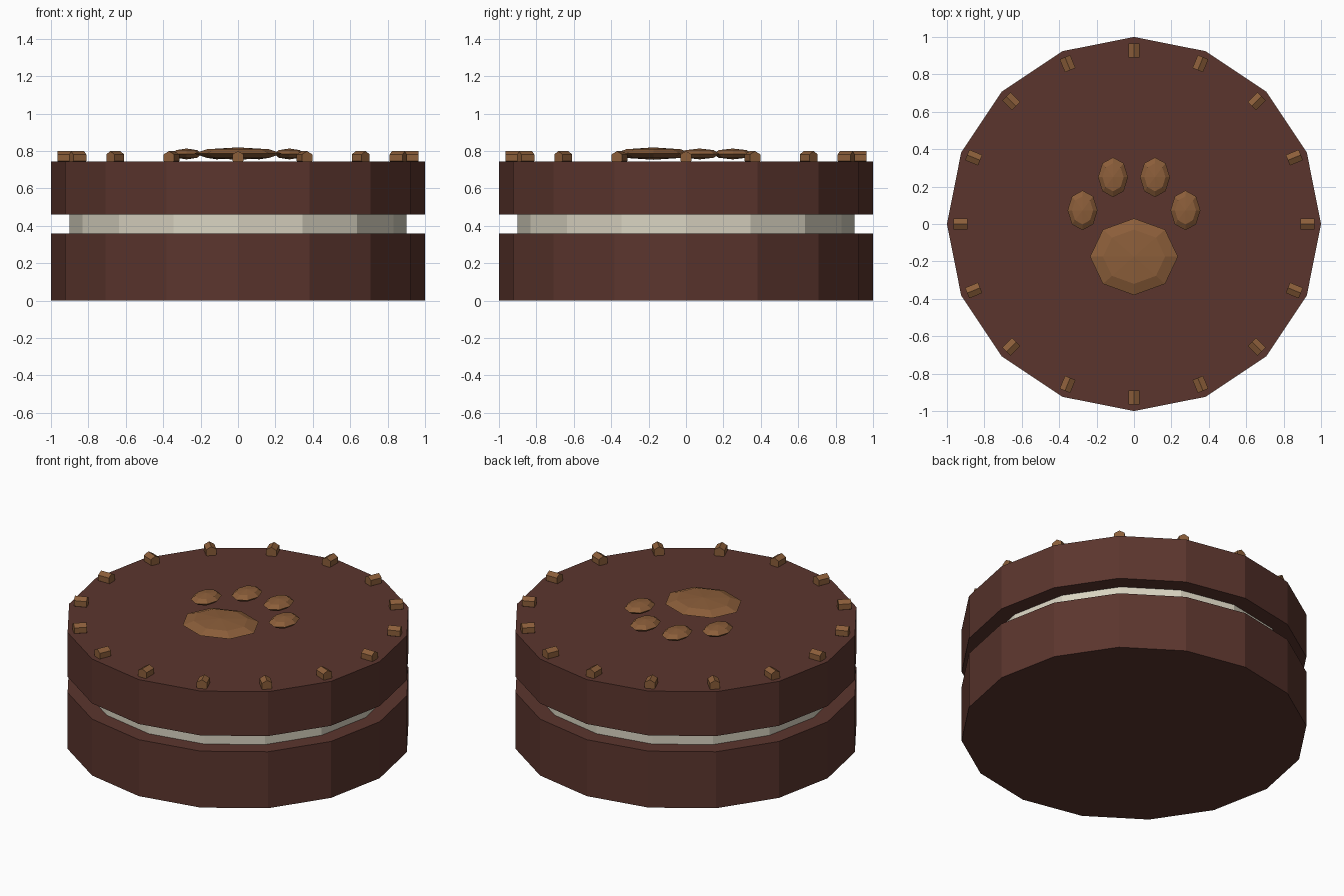
import bpy
from math import cos, sin, pi
from mathutils import Matrix

cube = bpy.data.objects.get("Cube")
if cube:
    bpy.data.objects.remove(cube, do_unlink=True)


def material(name, color):
    mat = bpy.data.materials.new(name)
    mat.use_nodes = True
    mat.diffuse_color = (*color, 1)
    bsdf = next(n for n in mat.node_tree.nodes if n.type == "BSDF_PRINCIPLED")
    bsdf.inputs["Base Color"].default_value = (*color, 1)
    return mat


chocolate = material("chocolate biscuit", (0.105, 0.036, 0.027))
cream = material("vanilla cream", (0.69, 0.65, 0.53))
caramel = material("caramel", (0.26, 0.112, 0.042))


def finish(name, mat):
    obj = bpy.context.object
    obj.name = name
    obj.data.materials.append(mat)
    return obj


def disc(name, radius, bottom, top, mat):
    bpy.ops.mesh.primitive_cylinder_add(vertices=16, radius=radius, depth=top - bottom,
                                        location=(0, 0, (top + bottom) / 2))
    return finish(name, mat)


def pad(name, x, y, z, size):
    bpy.ops.mesh.primitive_uv_sphere_add(segments=8, ring_count=4, radius=1, location=(x, y, z))
    obj = finish(name, caramel)
    obj.data.transform(Matrix.Diagonal((*size, 1)))
    return obj


# Sandwich layers
disc("bottom_biscuit", 1.0, 0, 0.36, chocolate)
disc("cream_filling", 0.9, 0.35, 0.47, cream)
disc("top_biscuit", 1.0, 0.46, 0.743, chocolate)

# Ring of small six-sided studs, each lying along its radius with a ridge on top
for i in range(16):
    a = i * pi / 8
    bpy.ops.mesh.primitive_cylinder_add(vertices=6, radius=0.035, depth=0.075)
    stud = finish(f"rim_stud_{i + 1}", caramel)
    stud.data.transform(Matrix.Rotation(pi / 2, 4, "X"))
    stud.location = (0.928 * cos(a), 0.928 * sin(a), 0.764)
    stud.rotation_euler.z = a - pi / 2

# Paw print
pad("paw_main_pad", 0, -0.175, 0.786, (0.235, 0.205, 0.033))
for side, s in (("left", 1), ("right", -1)):
    pad(f"paw_inner_toe_{side}", s * 0.112, 0.25, 0.784, (0.08, 0.106, 0.029))
    pad(f"paw_outer_toe_{side}", s * 0.275, 0.073, 0.784, (0.08, 0.106, 0.029))
